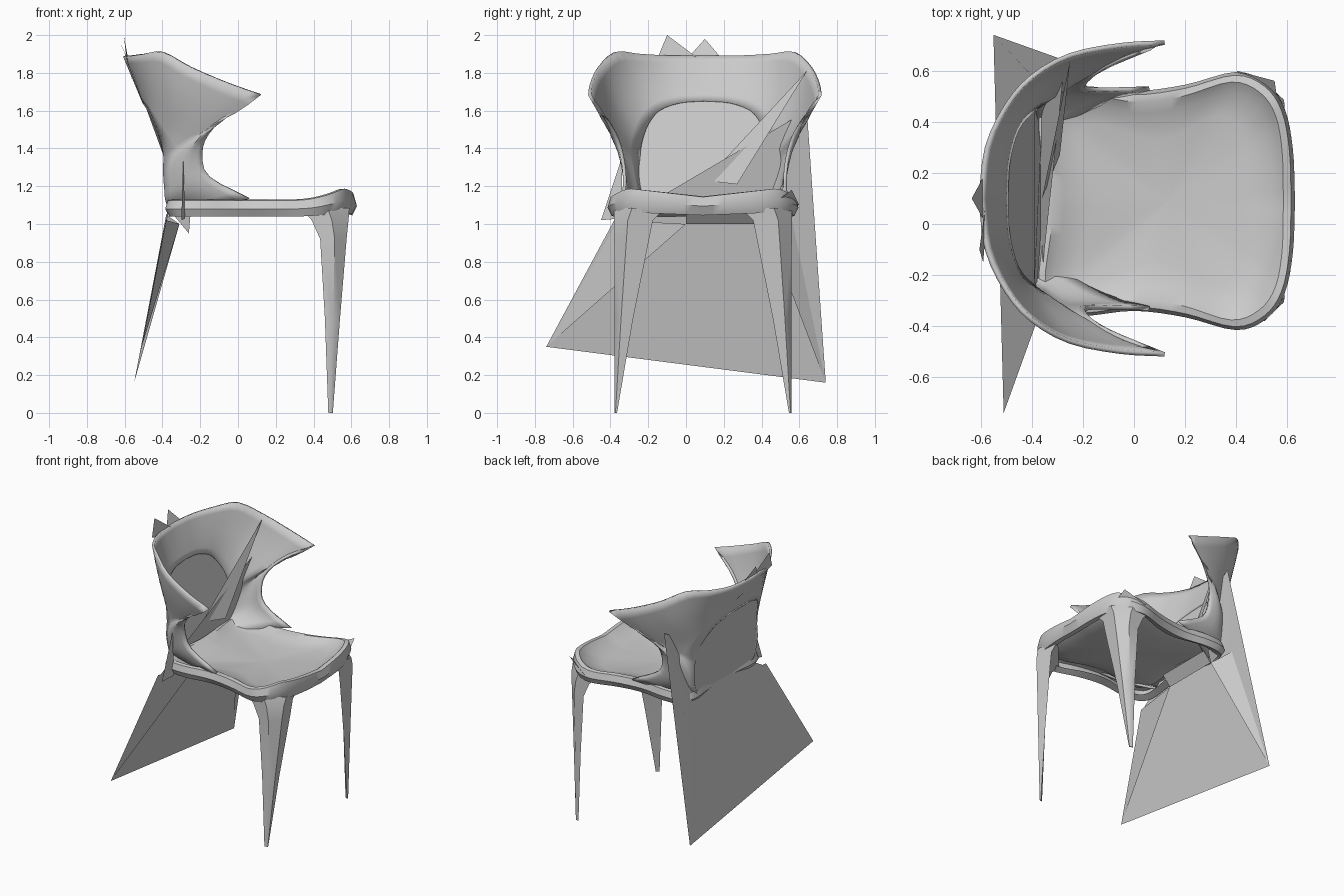
import bpy, math
from mathutils import Vector

if "Cube" in bpy.data.objects:
    bpy.data.objects.remove(bpy.data.objects["Cube"])

Y0 = 0.09  # the chair's own symmetry plane


def build(name, verts, faces, thick=0.0, smooth=True):
    me = bpy.data.meshes.new(name)
    me.from_pydata([tuple(v) for v in verts], [], faces)
    ob = bpy.data.objects.new(name, me)
    bpy.context.collection.objects.link(ob)
    bpy.context.view_layer.objects.active = ob
    bpy.ops.object.select_all(action='DESELECT')
    ob.select_set(True)
    if thick:
        mod = ob.modifiers.new("thickness", 'SOLIDIFY')
        mod.thickness = thick
        mod.offset = 0
    if smooth:
        bpy.ops.object.shade_smooth_by_angle(angle=math.radians(40))
    return ob


def spline(pts, n):
    """Catmull-Rom through pts, n steps per span."""
    p = [Vector(q) for q in pts]
    p = [2 * p[0] - p[1]] + p + [2 * p[-1] - p[-2]]
    out = []
    for i in range(1, len(p) - 2):
        a, b, c, d = p[i - 1:i + 3]
        for k in range(n):
            t = k / n
            out.append(0.5 * (2 * b + (c - a) * t + (2 * a - 5 * b + 4 * c - d) * t * t
                              + (3 * b - a - 3 * c + d) * t ** 3))
    return out + [p[-2]]


def mirrored(half):
    """Full list from one side's list that starts on the symmetry plane."""
    return [Vector((v[0], -v[1], v[2])) for v in reversed(half[1:])] + [Vector(v) for v in half]


def shift(verts, dy=Y0):
    return [Vector((v[0], v[1] + dy, v[2])) for v in verts]


def loft(rows, closed=False):
    n = len(rows[0])
    verts = [v for r in rows for v in r]
    faces = []
    for r in range(len(rows) - 1):
        for i in range(n if closed else n - 1):
            j = (i + 1) % n
            faces.append((r * n + i, r * n + j, (r + 1) * n + j, (r + 1) * n + i))
    return verts, faces


# Backrest: winged shell between its outer edge and the edge of the back opening
outer = [(-.60, 0, 1.89), (-.575, .2, 1.89), (-.50, .36, 1.90), (-.40, .475, 1.91),
         (-.25, .56, 1.83), (-.05, .60, 1.745), (.12, .61, 1.685), (-.05, .54, 1.59),
         (-.16, .475, 1.48), (-.19, .44, 1.37), (-.15, .425, 1.25), (.06, .43, 1.135)]
inner = [(-.50, 0, 1.65), (-.495, .13, 1.64), (-.47, .24, 1.60), (-.44, .30, 1.53),
         (-.41, .33, 1.46), (-.395, .345, 1.40), (-.39, .35, 1.35), (-.39, .355, 1.30),
         (-.39, .355, 1.25), (-.385, .345, 1.18), (-.38, .32, 1.12), (-.35, .24, 1.06)]
o = spline(outer[:7], 3) + spline(outer[6:], 3)[1:]
i_ = spline(inner, 3)
rows = []
for k in range(8):
    t = k / 7
    half = []
    for m, (a, b) in enumerate(zip(o, i_)):
        v = a.lerp(b, t)
        v.y += 0.03 * math.sin(math.pi * t) * min(1, m / 12)
        half.append(v)
    rows.append(mirrored(half))
v, f = loft(rows)
build("backrest", shift(v, .10), f, 0.018)

# Thin panel filling the back opening
edge = mirrored(i_)
build("back_panel", shift(edge, .10), [tuple(range(len(edge)))], smooth=False)

# Seat: raised rim around a shallow dish
outline = spline([(.63, 0, 0), (.622, .2, 0), (.59, .36, 0), (.52, .46, 0), (.40, .505, 0),
                  (.2, .455, 0), (0, .43, 0), (-.2, .45, 0), (-.34, .43, 0), (-.385, .34, 0),
                  (-.37, .15, 0), (-.36, 0, 0)], 4)
loop = mirrored(outline)[:-1]
centre = Vector((.13, 0, 0))


def lift(p):
    s = max(0, min(1, (p.x - .3) / .27))
    return s * s * (.02 + .05 * min(1, abs(p.y) / .4))


def ring(inset, z, follow):
    out = []
    for p in loop:
        d = centre - p
        q = p + d.normalized() * min(inset, d.length * .97)
        out.append(Vector((q.x, q.y, z + follow * lift(p))))
    return out


rings = [ring(.08, 1.06, .2), ring(.025, 1.04, .3), ring(0, 1.08, .7), ring(.015, 1.125, .9),
         ring(.045, 1.13, .8), ring(.09, 1.105, .4), ring(.2, 1.085, 0), ring(.9, 1.075, 0)]
v, f = loft(rings, True)
n = len(loop)
f.append(tuple(range(7 * n, 8 * n)))
build("seat", shift(v), f)

# Front legs: four-sided spikes flaring into the seat corners
for side, label in ((-1, "right"), (1, "left")):
    sections = []
    for z, x0, x1, d0, d1 in ((1.085, .33, .59, .20, .47), (1.02, .39, .585, .265, .47),
                              (.92, .435, .575, .285, .47), (.5, .46, .54, .37, .468),
                              (0, .478, .502, .455, .468)):
        w, h = x1 - x0, d1 - d0
        corners = [(x0, d1), (x0 + .55 * w, d1), (x1, d1 - .35 * h), (x1 - .1 * w, d0)]
        sections.append([Vector((x, side * d, z)) for x, d in corners])
    v, f = loft(sections, True)
    f.append((16, 17, 18, 19))
    build("front_leg_" + label, shift(v), f)

# Rear support: one broad slanted sheet, with webs up to the seat underside
build("rear_support", [(-.27, .64, 1.60), (-.55, .74, .16), (-.51, -.74, .35), (-.38, -.38, 1.0),
                       (-.38, .5, 1.04)],
      [(0, 1, 4), (4, 1, 2, 3), (0, 4, 3)], smooth=False)
build("rear_web", [(-.51, -.74, .35), (-.38, -.38, 1.02), (-.31, 0, 1.0), (-.31, .42, 1.0),
                   (-.38, .56, 1.05), (-.55, .74, .16), (-.25, .42, 1.07), (-.25, 0, 1.07)],
      [(0, 1, 2), (3, 4, 5), (2, 3, 6, 7)], smooth=False)

# Loose pointed shards on the back and seat corner
shards = {
    "top_shard_a": [(-.635, .10, 1.98), (-.59, .02, 1.89), (-.57, .22, 1.84)],
    "top_shard_b": [(-.605, -.10, 2.0), (-.59, -.15, 1.88), (-.56, .22, 1.76)],
    "inner_shard": [(-.25, .64, 1.81), (-.36, .10, 1.23), (-.29, .27, 1.21)],
    "rear_shard": [(-.30, -.45, 1.02), (-.29, -.34, 1.35), (-.28, -.34, 1.03)],
    "post_shard": [(-.26, .48, .95), (-.36, .46, 1.07), (-.25, .46, 1.07)],
    "corner_shard": [(.55, .56, 1.18), (.40, .60, 1.10), (.57, .42, 1.08)],
}
for name, tri in shards.items():
    build(name, tri, [(0, 1, 2)], smooth=False)
